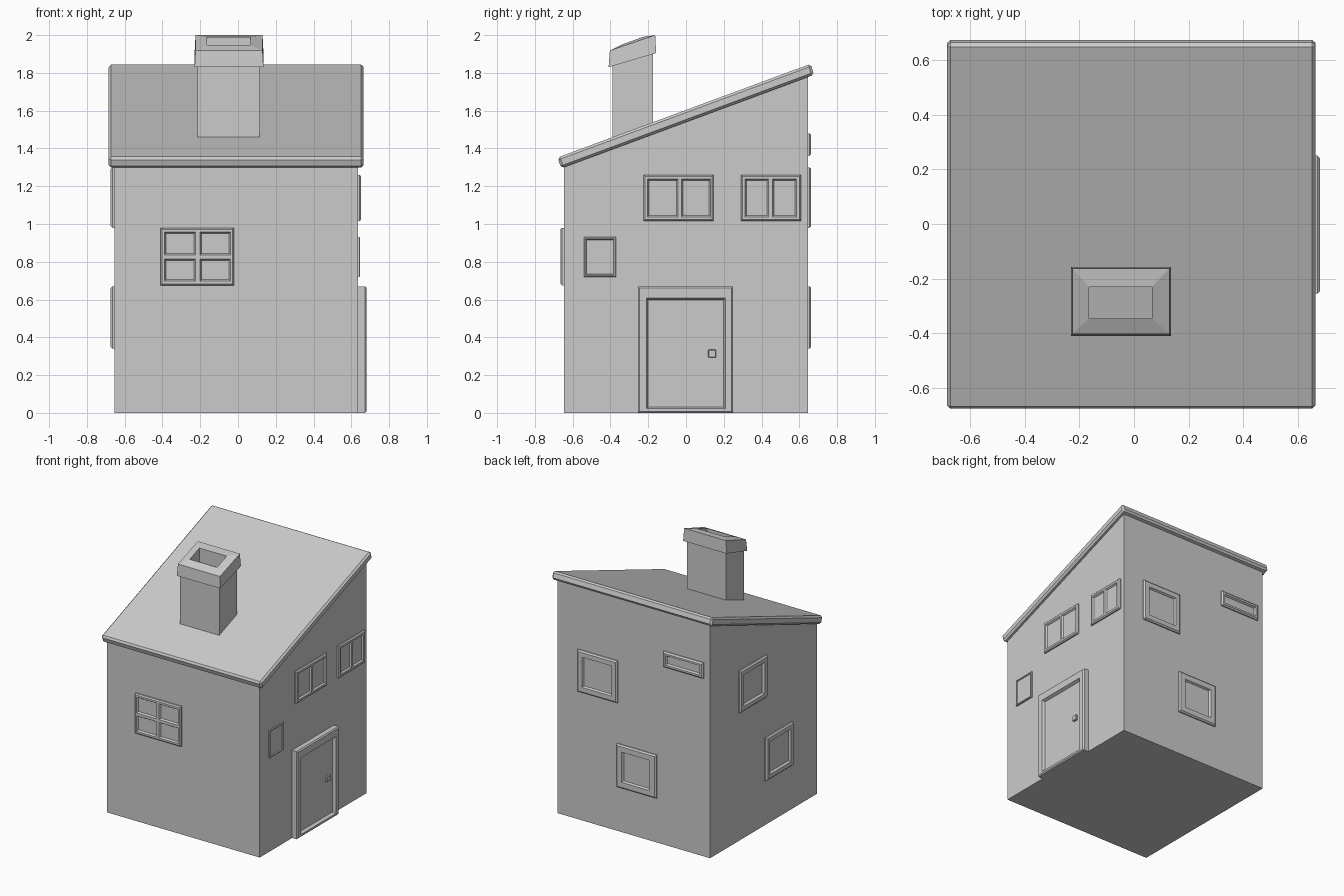
import bpy, bmesh
from mathutils import Matrix

if "Cube" in bpy.data.objects:
    bpy.data.objects.remove(bpy.data.objects["Cube"])


def finish(bm, name):
    me = bpy.data.meshes.new(name)
    bm.to_mesh(me)
    bm.free()
    ob = bpy.data.objects.new(name, me)
    bpy.context.collection.objects.link(ob)
    return ob


def loft(name, rings, cap_top=True, bevel=0):
    """Stack of rectangles (x0, x1, y0, y1, z at y0, z at y1), listed bottom first."""
    bm = bmesh.new()
    loops = [[bm.verts.new(p) for p in ((x0, y0, z0), (x1, y0, z0), (x1, y1, z1), (x0, y1, z1))]
             for x0, x1, y0, y1, z0, z1 in rings]
    bm.faces.new(loops[0][::-1])
    for a, b in zip(loops, loops[1:]):
        for i in range(4):
            j = (i + 1) % 4
            bm.faces.new((a[i], a[j], b[j], b[i]))
    if cap_top:
        bm.faces.new(loops[-1])
    if bevel:
        bmesh.ops.bevel(bm, geom=bm.edges[:], offset=bevel, segments=1,
                        affect='EDGES', profile=0.5)
    return finish(bm, name)


# Wall frames: local x runs along the wall, y is up, z points outwards
def side(u, d, offset):
    m = Matrix((u, (0, 0, 1), d)).transposed().to_4x4()
    m.translation = [c * offset for c in d]
    return m


FRONT = side((1, 0, 0), (0, -1, 0), 0.645)
RIGHT = side((0, 1, 0), (1, 0, 0), 0.635)
BACK = side((-1, 0, 0), (0, 1, 0), 0.645)
LEFT = side((0, -1, 0), (-1, 0, 0), 0.655)


def framed(name, wall, us, vs, height, recess, chamfer=0.008, lip=0.008):
    """Grid panel: odd cells are recessed panes, the rest is the raised frame."""
    bm = bmesh.new()
    g = [[bm.verts.new((u, v, height - chamfer)) for u in us] for v in vs]
    panes = []
    for j in range(len(vs) - 1):
        for i in range(len(us) - 1):
            f = bm.faces.new((g[j][i], g[j][i + 1], g[j + 1][i + 1], g[j + 1][i]))
            if i % 2 and j % 2:
                panes.append(f)
    bm.normal_update()
    rim = [e for e in bm.edges if e.is_boundary]
    ext = bmesh.ops.extrude_edge_only(bm, edges=rim)['geom']
    for v in ext:
        if isinstance(v, bmesh.types.BMVert):
            v.co.z = -0.01
    # chamfer the outer front edge by pulling in a raised front face
    front = [f for f in bm.faces if all(v.co.z > 0 for v in f.verts)]
    bmesh.ops.inset_region(bm, faces=front, thickness=chamfer, depth=chamfer,
                           use_even_offset=True)
    bmesh.ops.inset_individual(bm, faces=panes, thickness=lip, depth=-recess,
                               use_even_offset=True)
    bmesh.ops.recalc_face_normals(bm, faces=bm.faces[:])
    bm.transform(wall)
    # open shells: make sure the faces point away from the wall
    bm.normal_update()
    d = wall.to_3x3().col[2]
    if sum(f.normal.dot(d) * f.calc_area() for f in bm.faces) < 0:
        bmesh.ops.reverse_faces(bm, faces=bm.faces[:])
    return finish(bm, name)


# Walls and sloping roof
loft("walls", [(-0.655, 0.635, -0.645, 0.645, 0, 0),
               (-0.655, 0.635, -0.645, 0.645, 1.32, 1.80)])
loft("roof", [(-0.685, 0.665, -0.66, 0.678, 1.295, 1.79),
              (-0.685, 0.665, -0.68, 0.66, 1.352, 1.848)], bevel=0.013)

# Chimney shaft and hollow cap
loft("chimney", [(-0.215, 0.115, -0.39, -0.175, 1.38, 1.46),
                 (-0.215, 0.115, -0.39, -0.175, 1.85, 1.92)], cap_top=False)
loft("chimney_cap", [(-0.165, 0.065, -0.345, -0.23, 1.74, 1.74),
                     (-0.165, 0.065, -0.345, -0.23, 1.73, 1.73)])
cap = [(-0.215, 0.115, -0.39, -0.175, 1.836, 1.90),
       (-0.23, 0.135, -0.41, -0.158, 1.83, 1.905),
       (-0.225, 0.13, -0.403, -0.163, 1.918, 2.0),
       (-0.165, 0.065, -0.345, -0.23, 1.948, 1.99),
       (-0.165, 0.065, -0.345, -0.23, 1.78, 1.80)]
bpy.data.objects.remove(bpy.data.objects["chimney_cap"])
loft("chimney_cap", cap)

# Front window with four panes
framed("front_window", FRONT, [-0.41, -0.39, -0.225, -0.20, -0.04, -0.02],
       [0.675, 0.697, 0.815, 0.837, 0.957, 0.98], 0.02, 0.013)

# Right side: two double windows, a small window and the door
zs = [1.015, 1.038, 1.237, 1.26]
framed("right_window_wide", RIGHT, [-0.225, -0.203, -0.043, -0.025, 0.13, 0.145],
       zs, 0.017, 0.012)
framed("right_window_narrow", RIGHT, [0.29, 0.313, 0.437, 0.458, 0.585, 0.61],
       zs, 0.017, 0.012)
framed("right_window_small", RIGHT, [-0.54, -0.53, -0.38, -0.37],
       [0.72, 0.73, 0.92, 0.93], 0.012, 0.007, 0.004, 0.004)
framed("door", RIGHT, [-0.255, -0.21, 0.208, 0.25],
       [0, 0.022, 0.608, 0.67], 0.045, 0.022, 0.008, 0.01)
loft("door_handle", [(0.65, 0.673, 0.117, 0.16, 0.292, 0.292),
                     (0.65, 0.673, 0.117, 0.16, 0.335, 0.335)], bevel=0.004)


# Single-pane windows on the back and left walls
def single(name, wall, u0, u1, v0, v1, w, height):
    framed(name, wall, [u0, u0 + w, u1 - w, u1], [v0, v0 + w, v1 - w, v1],
           height, height - 0.004, 0.01, 0.008)


single("back_window_upper", BACK, -0.458, -0.121, 0.98, 1.30, 0.045, 0.018)
single("back_window_strip", BACK, 0.267, 0.604, 1.36, 1.48, 0.024, 0.018)
single("back_window_lower", BACK, -0.129, 0.208, 0.34, 0.67, 0.05, 0.018)
single("left_window_upper", LEFT, -0.304, 0.026, 0.98, 1.30, 0.04, 0.02)
single("left_window_lower", LEFT, 0.012, 0.34, 0.34, 0.67, 0.04, 0.02)
